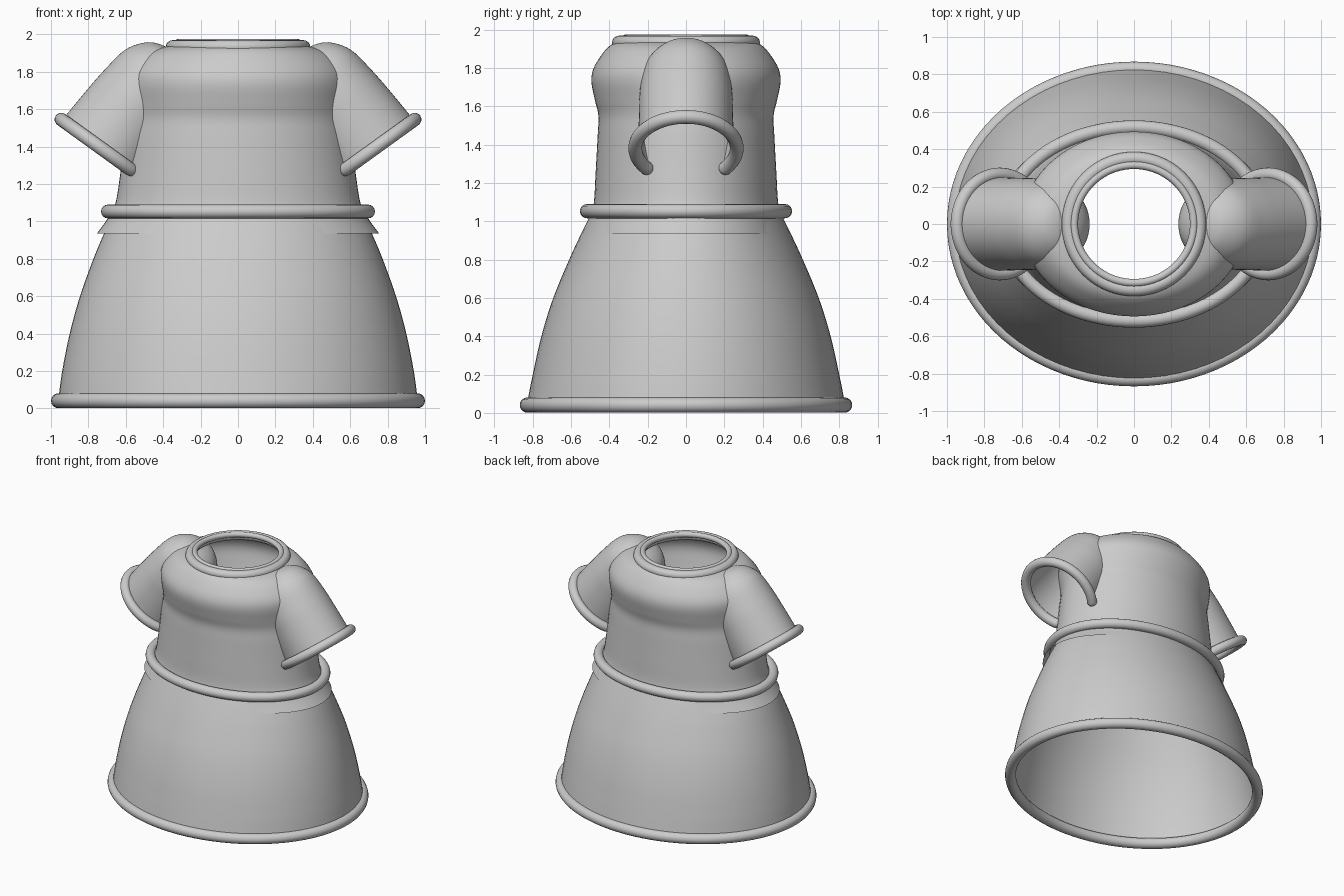
import bpy, math
from mathutils import Vector

cube = bpy.data.objects.get("Cube")
if cube:
    bpy.data.objects.remove(cube)

grey = bpy.data.materials.new("grey_cloth")
grey.use_nodes = True
colour = (0.6, 0.6, 0.6, 1)
grey.diffuse_color = colour
grey.node_tree.nodes["Principled BSDF"].inputs["Base Color"].default_value = colour


def build(name, verts, faces):
    mesh = bpy.data.meshes.new(name)
    mesh.from_pydata(verts, [], faces)
    mesh.materials.append(grey)
    obj = bpy.data.objects.new(name, mesh)
    bpy.context.collection.objects.link(obj)
    bpy.ops.object.select_all(action="DESELECT")
    obj.select_set(True)
    bpy.context.view_layer.objects.active = obj
    bpy.ops.object.mode_set(mode="EDIT")
    bpy.ops.mesh.select_all(action="SELECT")
    bpy.ops.mesh.remove_doubles(threshold=0.0001)
    bpy.ops.mesh.normals_make_consistent(inside=False)
    bpy.ops.object.mode_set(mode="OBJECT")
    bpy.ops.object.shade_smooth_by_angle(angle=math.radians(45))
    return obj


def smooth(points, steps=5):
    """Catmull-Rom curve through the profile points."""
    p = [Vector(q) for q in points]
    p = [2 * p[0] - p[1]] + p + [2 * p[-1] - p[-2]]
    out = []
    for a, b, c, d in zip(p, p[1:], p[2:], p[3:]):
        for i in range(steps):
            t = i / steps
            out.append(0.5 * (2 * b + (c - a) * t + (2 * a - 5 * b + 4 * c - d) * t * t
                              + (3 * b - a - 3 * c + d) * t ** 3))
    return out + [p[-2]]


def loft(name, profile, place=Vector, n=72):
    """Stack of ellipses given as (half width, half depth, height)."""
    rings = smooth(profile)
    verts = []
    for a, b, z in rings:
        for k in range(n):
            w = math.tau * k / n
            verts.append(place((a * math.cos(w), b * math.sin(w), z)))
    faces = [(i * n + k, i * n + (k + 1) % n, (i + 1) * n + (k + 1) % n, (i + 1) * n + k)
             for i in range(len(rings) - 1) for k in range(n)]
    return build(name, verts, faces)


def tube(name, a, b, z, r, place=Vector, start=0, sweep=math.tau, n=96, m=16):
    """Round piping along an ellipse; partial sweeps get rounded ends."""
    stations = [(start + sweep * i / n, r, 0) for i in range(n + 1)]
    if sweep < math.tau:
        cap = [(math.cos(q) * r, math.sin(q) * r) for q in
               (math.pi / 2 * i / 6 for i in range(7))]
        stations = ([(start, c, -s) for c, s in reversed(cap)] + stations[1:-1]
                    + [(start + sweep, c, s) for c, s in cap])
    verts = []
    for w, rad, push in stations:
        tangent = Vector((-a * math.sin(w), b * math.cos(w), 0)).normalized()
        out = Vector((tangent.y, -tangent.x, 0))
        centre = Vector((a * math.cos(w), b * math.sin(w), z)) + tangent * push
        for j in range(m):
            q = math.tau * j / m
            verts.append(place(centre + out * rad * math.cos(q)
                               + Vector((0, 0, rad * math.sin(q)))))
    faces = [(i * m + j, i * m + (j + 1) % m, (i + 1) * m + (j + 1) % m, (i + 1) * m + j)
             for i in range(len(stations) - 1) for j in range(m)]
    return build(name, verts, faces)


# Flared skirt and hem piping
loft("skirt", [(0.962, 0.832, 0.04), (0.94, 0.80, 0.2), (0.90, 0.755, 0.4),
               (0.845, 0.693, 0.6), (0.773, 0.61, 0.8), (0.714, 0.545, 0.94),
               (0.66, 0.49, 1.05)])
tube("hem_piping", 0.96, 0.828, 0.041, 0.04)

# Bodice with a small flare below the waist and rounded shoulders
loft("bodice", [(0.755, 0.53, 0.935), (0.70, 0.505, 1.01), (0.657, 0.482, 1.09),
                (0.63, 0.472, 1.25), (0.605, 0.461, 1.45), (0.59, 0.457, 1.55),
                (0.592, 0.475, 1.63), (0.60, 0.494, 1.73), (0.585, 0.482, 1.80),
                (0.53, 0.44, 1.87), (0.46, 0.40, 1.915), (0.35, 0.35, 1.943)])
tube("waist_piping", 0.695, 0.517, 1.053, 0.037)

# Neckline
tube("collar", 0.35, 0.35, 1.933, 0.036)
tube("neck_edge", 0.32, 0.315, 1.954, 0.021)

# Domed sleeves tilted outward, with an open cuff ring
for side, label in ((1, "left"), (-1, "right")):
    def place(p, side=side):
        u, v, t = p
        return Vector((side * (0.718 + 0.81 * u - 0.585 * t), v, 1.381 + 0.585 * u + 0.81 * t))

    loft(label + "_sleeve", [(0.275, 0.25, 0), (0.262, 0.246, 0.2), (0.248, 0.242, 0.35),
                             (0.222, 0.22, 0.5), (0.16, 0.16, 0.594), (0.09, 0.09, 0.635),
                             (0.001, 0.001, 0.65)], place, 64)
    half = math.radians(129)
    tube(label + "_cuff", 0.28, 0.265, 0, 0.036, place, -half, 2 * half)
